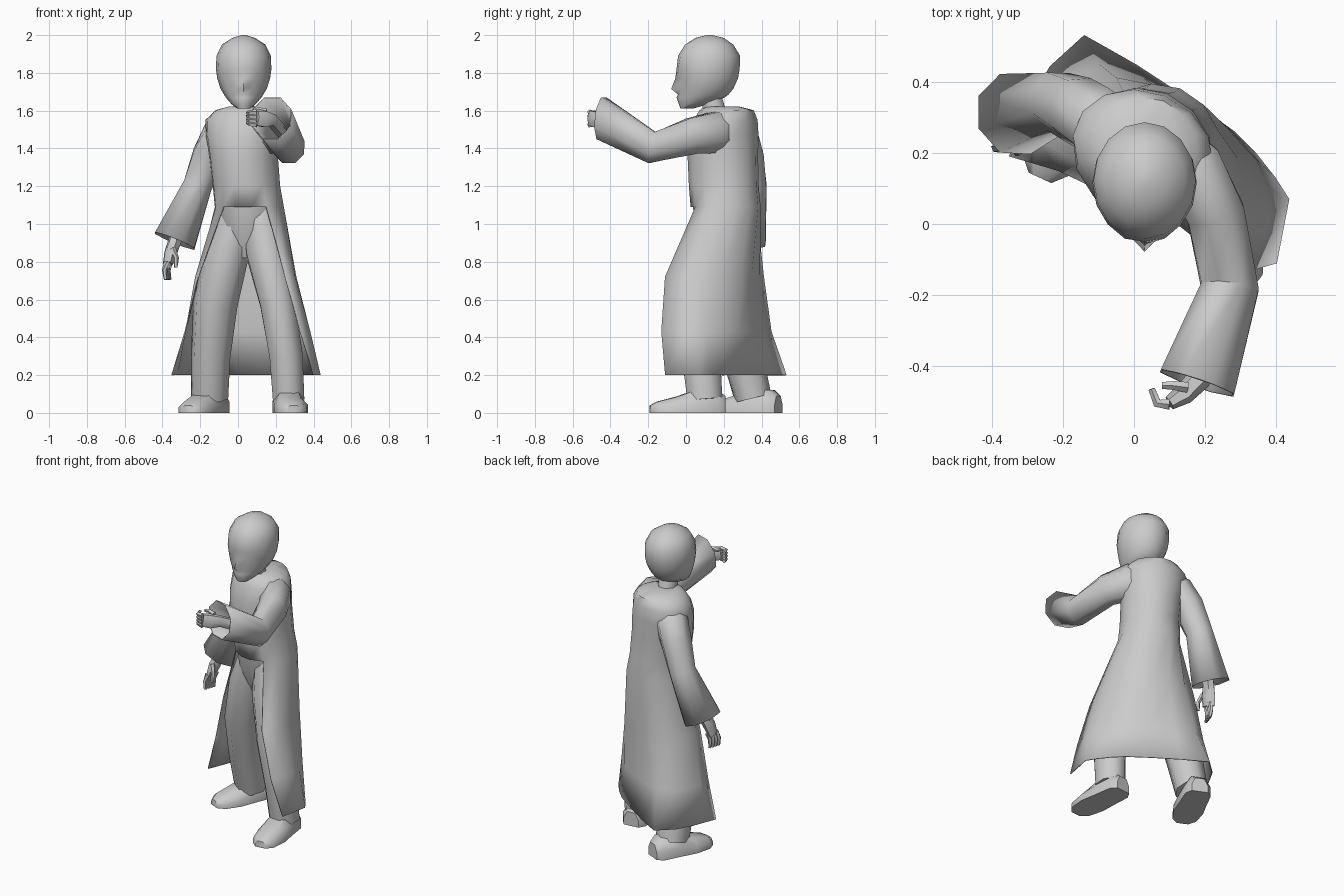
import bpy, bmesh, math
from mathutils import Vector

if "Cube" in bpy.data.objects:
    bpy.data.objects.remove(bpy.data.objects["Cube"])


def finish(name, bm, angle=50, thick=0):
    bmesh.ops.remove_doubles(bm, verts=bm.verts, dist=.0005)
    bmesh.ops.recalc_face_normals(bm, faces=bm.faces)
    me = bpy.data.meshes.new(name)
    bm.to_mesh(me)
    bm.free()
    ob = bpy.data.objects.new(name, me)
    bpy.context.collection.objects.link(ob)
    if thick:
        mod = ob.modifiers.new("cloth", 'SOLIDIFY')
        mod.thickness = thick
        mod.offset = 0
    bpy.ops.object.select_all(action='DESELECT')
    bpy.context.view_layer.objects.active = ob
    ob.select_set(True)
    bpy.ops.object.shade_smooth_by_angle(angle=math.radians(angle))
    return ob


def skin(bm, rings, closed=True, cap0=True, cap1=True):
    """Bridge rings of points with quads."""
    vs = [[bm.verts.new(p) for p in r] for r in rings]
    n = len(vs[0])
    for a, b in zip(vs, vs[1:]):
        for i in range(n if closed else n - 1):
            j = (i + 1) % n
            bm.faces.new((a[i], a[j], b[j], b[i]))
    if cap0:
        bm.faces.new(vs[0])
    if cap1:
        bm.faces.new(vs[-1])


def tube(bm, path, side, n=8, cap0=True, cap1=True, end=None, level=False):
    """path: (x, y, z, radius along side, radius across); end: facing of last ring."""
    pts = [Vector(p[:3]) for p in path]
    rings = []
    for k, p in enumerate(path):
        t = (pts[min(k + 1, len(pts) - 1)] - pts[max(k - 1, 0)]).normalized()
        if end and k == len(path) - 1:
            t = Vector(end).normalized()
        if level:
            t = Vector((0, 0, -1))
        s = Vector(side)
        u = (s - t * s.dot(t)).normalized()
        v = t.cross(u)
        rings.append([pts[k] + u * p[3] * math.cos(a) + v * p[4] * math.sin(a)
                      for a in (2 * math.pi * (i + .5) / n for i in range(n))])
    skin(bm, rings, True, cap0, cap1)
    return rings


def limb(name, path, side, n=8, cap=True, thick=0, end=None, level=False):
    bm = bmesh.new()
    tube(bm, path, side, n, cap, cap, end, level)
    return finish(name, bm, 50, thick)


# Head: stacked ovals (z, half width, front y, back y) with nose and eye sockets
HEAD = [(1.612, .035, -.03, .04), (1.635, .065, -.038, .12), (1.67, .095, -.042, .205),
        (1.685, .104, -.04, .225), (1.715, .122, -.042, .25), (1.77, .140, -.045, .275),
        (1.82, .147, -.05, .284), (1.89, .144, -.042, .287), (1.95, .115, -.005, .25),
        (1.985, .06, .05, .20), (2.0, .012, .11, .14)]
PUSH = {(4, 0): -.036, (5, 1): .014, (5, -1): .014, (5, 0): -.012, (3, 0): -.002,
        (2, 0): -.008, (6, 1): -.004, (6, -1): -.004}
bm = bmesh.new()
rings = []
for k, (z, w, f, b) in enumerate(HEAD):
    ring = []
    for i in range(16):
        a = 2 * math.pi * i / 16
        y = (f + b) / 2 - (b - f) / 2 * math.cos(a)
        y += PUSH.get((k, i if i < 8 else i - 16), 0)
        ring.append((.03 + w * math.sin(a), y, z))
    rings.append(ring)
skin(bm, rings)
finish("head", bm)

limb("neck", [(.03, .17, 1.53, .065, .065), (.03, .13, 1.68, .055, .06)], (1, 0, 0))

# Coat: body turned so the left shoulder leads, then an open skirt welded to its waist ring.
# Skirt rows run from the right front edge round the back to the left front edge.
yaw = math.radians(-22)
turn = (math.cos(yaw), math.sin(yaw), 0)
SKIRT = [
    (.72, [(-.21, .15), (-.23, .24), (-.18, .36), (-.05, .41), (.1, .38), (.24, .29), (.31, .14), (.30, 0), (.25, -.11)]),
    (.43, [(-.28, .17), (-.275, .28), (-.23, .38), (-.1, .45), (.08, .39), (.25, .28), (.36, .16), (.38, .02), (.33, -.13)]),
    (.20, [(-.35, .19), (-.31, .29), (-.26, .42), (-.14, .53), (.07, .41), (.28, .26), (.37, .17), (.435, .07), (.40, -.11)])]
COLUMNS = [0, .7, 1.4, 2.2, 3, 3.7, 4.4, 5, 5.7, 6.4, 7, 8]
bm = bmesh.new()
body = tube(bm, [(.03, .19, 1.62, .075, .09), (.03, .215, 1.6, .15, .14),
                 (.025, .21, 1.55, .2, .16), (.025, .2, 1.47, .197, .178),
                 (.03, .195, 1.36, .18, .185), (.045, .2, 1.2, .177, .183),
                 (.06, .21, 1.09, .182, .183)], turn, 14, True, False, None, True)
waist = [body[-1][(4 - i - 1 + 14 * 2 + 1) % 14] for i in range(14)]
start = min(range(14), key=lambda i: (waist[i] - Vector((-.09, .10, 1.09))).length)
step = 1 if waist[(start + 3) % 14].y > waist[start - 3].y else -1
skirt = [[waist[(start + step * i) % 14] for i in range(12)]]
for z, row in SKIRT:
    pts = [Vector((x, y, z)) for x, y in row]
    skirt.append([pts[min(int(f), 7)].lerp(pts[min(int(f), 7) + 1], f - min(int(f), 7))
                  for f in COLUMNS])
skin(bm, skirt, False, False, False)
finish("coat", bm, 50, .006)

# Trousers
limb("hips", [(.06, .21, 1.12, .176, .177), (.055, .2, .97, .15, .15),
              (.05, .195, .82, .07, .08)], turn, 14, level=True)
limb("left_leg", [(.12, .175, 1.05, .10, .125), (.15, .13, .85, .115, .13),
                  (.21, .07, .58, .10, .12), (.255, .08, .3, .095, .11),
                  (.268, .10, .07, .09, .10)], (1, 0, 0))
limb("right_leg", [(.0, .215, 1.05, .11, .13), (-.06, .21, .85, .12, .14),
                   (-.12, .24, .58, .12, .12), (-.145, .30, .3, .106, .11),
                   (-.15, .355, .08, .10, .10)], (1, .2, 0))

# Shoes: flat-soled sections swept from heel to toe
SHOE = [(0, .05, .09), (.1, .078, .12), (.4, .083, .12), (.65, .09, .085),
        (.9, .072, .06), (1, .035, .04)]
for name, heel, toe in (("left_shoe", (.255, .205), (.295, -.19)),
                        ("right_shoe", (-.10, .49), (-.265, .13))):
    h, t = Vector((*heel, 0)), Vector((*toe, 0))
    s = (t - h).normalized().cross(Vector((0, 0, 1)))
    bm = bmesh.new()
    skin(bm, [[h.lerp(t, f) + s * w * a + Vector((0, 0, z * c)) for a, c in
               ((-1, 0), (-1, .5), (-.55, 1), (.55, 1), (1, .5), (1, 0))] for f, w, z in SHOE])
    finish(name, bm)

# Wide sleeves, open at the cuff, rooted inside the shoulders
limb("left_sleeve", [(.09, .23, 1.48, .08, .08), (.165, .16, 1.485, .115, .09),
                     (.23, .03, 1.465, .10, .085), (.27, -.18, 1.405, .088, .085),
                     (.178, -.448, 1.56, .118, .115)], (0, 0, 1), 8, False, .006,
     (-.09, -.27, .03))
limb("right_sleeve", [(-.02, .25, 1.50, .08, .07), (-.10, .29, 1.46, .10, .095),
                      (-.155, .32, 1.36, .09, .095), (-.215, .345, 1.2, .08, .085),
                      (-.335, .31, .91, .118, .118)],
     (1, 0, 0), 8, False, .006)


# Hands: forearm and palm, then fingers and thumb as thin tubes
def hand(name, palm, side, fingers):
    bm = bmesh.new()
    tube(bm, palm, side, 6)
    for f in fingers:
        r = .016
        tube(bm, [(*p, r - .003 * k, r - .003 * k) for k, p in enumerate(f)], (.3, .5, .8), 5)
    finish(name, bm)


hand("right_hand", [(-.27, .33, 1.06, .04, .04), (-.335, .29, .91, .036, .038),
                    (-.355, .265, .85, .034, .048), (-.37, .25, .79, .026, .044)], (1, .3, 0),
     [[(-.375 + .007 * i, .222 + .02 * i, .80), (-.39 + .007 * i, .215 + .02 * i, .755),
       (-.383 + .007 * i, .21 + .02 * i, .705)] for i in range(4)]
     + [[(-.345, .23, .87), (-.325, .205, .82), (-.33, .2, .77)]])
hand("left_hand", [(.23, -.33, 1.49, .035, .035), (.18, -.44, 1.55, .035, .035),
                   (.14, -.48, 1.555, .048, .03), (.10, -.505, 1.56, .045, .02)], (0, 0, 1),
     [[(.10, -.508, 1.525 + .022 * i), (.065, -.505, 1.53 + .02 * i), (.05, -.465, 1.535 + .018 * i)]
      for i in range(4)] + [[(.15, -.46, 1.595), (.11, -.455, 1.605), (.08, -.455, 1.60)]])
